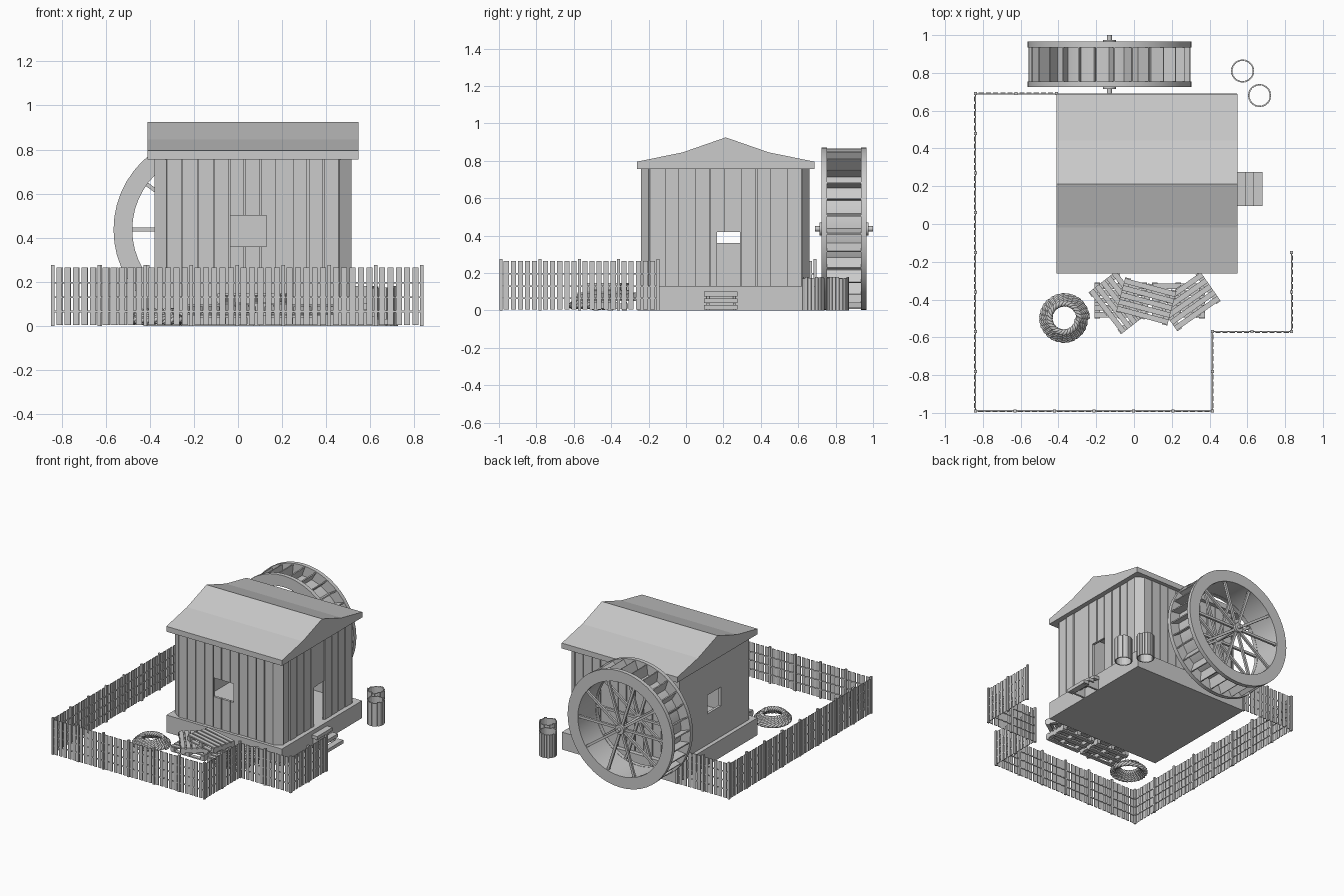
import bpy, bmesh, math, random
from mathutils import Matrix, Vector

random.seed(4)
cube = bpy.data.objects.get("Cube")
if cube:
    bpy.data.objects.remove(cube)

grey = bpy.data.materials.new("plain_grey")
grey.use_nodes = True
GREY = (0.6, 0.6, 0.6, 1)
grey.diffuse_color = GREY
grey.node_tree.nodes["Principled BSDF"].inputs["Base Color"].default_value = GREY


def finish(bm, name, smooth=False):
    mesh = bpy.data.meshes.new(name)
    bmesh.ops.recalc_face_normals(bm, faces=bm.faces)
    bm.to_mesh(mesh)
    bm.free()
    mesh.materials.append(grey)
    obj = bpy.data.objects.new(name, mesh)
    bpy.context.collection.objects.link(obj)
    if smooth:
        bpy.ops.object.select_all(action='DESELECT')
        obj.select_set(True)
        bpy.context.view_layer.objects.active = obj
        bpy.ops.object.shade_smooth_by_angle(angle=math.radians(30))
    return obj


def box(bm, lo, hi, frame=Matrix()):
    """Box between two corners, placed by a frame."""
    lo, hi = Vector(lo), Vector(hi)
    m = frame @ Matrix.Translation((lo + hi) / 2) @ Matrix.Diagonal((*(hi - lo), 1))
    bmesh.ops.create_cube(bm, size=1, matrix=m)


def along(a, b):
    """Frame at a, with local x running towards b."""
    d = Vector(b) - Vector(a)
    m = Matrix.Translation((*a, 0)) @ Matrix.Rotation(math.atan2(d.y, d.x), 4, 'Z')
    return m, d.length


def extrude(bm, points, offset):
    face = bm.faces.new([bm.verts.new(p) for p in points])
    new = bmesh.ops.extrude_face_region(bm, geom=[face])["geom"]
    bmesh.ops.translate(bm, vec=offset, verts=[v for v in new if isinstance(v, bmesh.types.BMVert)])


# Foundation and steps
bm = bmesh.new()
box(bm, (-0.41, -0.26, 0), (0.545, 0.69, 0.13))
finish(bm, "foundation")
bm = bmesh.new()
for x, z in ((0.545, 0.1), (0.59, 0.065), (0.635, 0.03)):
    box(bm, (x, 0.095, z - 0.025), (x + 0.045, 0.275, z))
for y in (0.11, 0.25):
    extrude(bm, [(0.545, y, 0), (0.67, y, 0), (0.67, y, 0.01), (0.545, y, 0.08)], (0, 0.015, 0))
finish(bm, "entrance_steps")

# Roof
slope = [(0.475, 0.755), (0.475, 0.795), (0.23, 0.845)]
profile = [(-y, z) for y, z in slope] + [(0, 0.925)] + slope[::-1]
bm = bmesh.new()
extrude(bm, [(-0.41, y + 0.2125, z) for y, z in profile], (0.958, 0, 0))
finish(bm, "roof")

# Walls of upright boards, with an optional opening
FLOOR, EAVES = 0.13, 0.756


def wall(name, a, b, boards, opening=None):
    frame, length = along(a, b)
    bm = bmesh.new()

    def panel(s, e, y0, y1):
        cuts = [s, e]
        if opening:
            cuts += [c for c in opening[:2] if s < c < e]
        cuts.sort()
        for p, q in zip(cuts, cuts[1:]):
            if opening and opening[0] < (p + q) / 2 < opening[1]:
                if opening[2] > FLOOR:
                    box(bm, (p, y0, FLOOR), (q, y1, opening[2]), frame)
                box(bm, (p, y0, opening[3]), (q, y1, EAVES), frame)
            else:
                box(bm, (p, y0, FLOOR), (q, y1, EAVES), frame)

    panel(0, length, 0.012, 0.02)
    if boards == 1:
        panel(0, length, 0, 0.012)
    else:
        step = length / boards
        for i in range(boards):
            gap = random.uniform(0.001, 0.005)
            panel(i * step + gap, (i + 1) * step - gap, random.uniform(0, 0.006), 0.012)
    finish(bm, name)


X0, X1, Y0, Y1, CX, CY = -0.38, 0.515, -0.24, 0.66, 0.055, 0.04
wall("front_wall", (X0 + CX, Y0), (X1 - CX, Y0), 11, (0.29, 0.455, 0.36, 0.5))
wall("left_wall", (X1, Y0 + CY), (X1, Y1 - CY), 10, (0.365, 0.49, FLOOR, 0.42))
wall("back_wall", (X1 - CX, Y1), (X0 + CX, Y1), 11)
wall("right_wall", (X0, Y1 - CY), (X0, Y0 + CY), 1, (0.33, 0.49, 0.36, 0.5))
wall("front_left_corner", (X1 - CX, Y0), (X1, Y0 + CY), 1)
wall("back_left_corner", (X1, Y1 - CY), (X1 - CX, Y1), 1)
wall("back_right_corner", (X0 + CX, Y1), (X0, Y1 - CY), 1)
wall("front_right_corner", (X0, Y0 + CY), (X0 + CX, Y0), 1)

# Water wheel: local z is the axle, pointing backwards
WHEEL = Matrix.Translation((-0.13, 0.845, 0.436)) @ Matrix.Rotation(-math.pi / 2, 4, 'X')


def ring(bm, r0, r1, z0, z1, sides=48):
    corners = [(r0, z0), (r1, z0), (r1, z1), (r0, z1)]
    loops = []
    for i in range(sides):
        a = math.tau * i / sides
        loops.append([bm.verts.new(WHEEL @ Vector((r * math.cos(a), r * math.sin(a), z)))
                      for r, z in corners])
    for i, here in enumerate(loops):
        there = loops[(i + 1) % sides]
        for j in range(4):
            k = (j + 1) % 4
            bm.faces.new((here[j], here[k], there[k], there[j]))


bm = bmesh.new()
for side in (-1, 1):
    ring(bm, 0.35, 0.435, side * 0.105, side * 0.12)
    ring(bm, 0.35, 0.435, side * 0.09, side * 0.105)
finish(bm, "wheel_rims", True)
bm = bmesh.new()
ring(bm, 0.352, 0.358, -0.09, 0.09)
finish(bm, "wheel_drum", True)

PADDLES, SPOKES = 28, 10
bm = bmesh.new()
for i in range(PADDLES):
    turn = WHEEL @ Matrix.Rotation(math.tau * i / PADDLES, 4, 'Z')
    tilt = turn @ Matrix.Translation((0.355, 0, 0)) @ Matrix.Rotation(0.35, 4, 'Z')
    box(bm, (0, -0.004, -0.09), (0.077, 0.004, 0.09), tilt)
finish(bm, "wheel_paddles")
bm = bmesh.new()
for i in range(SPOKES):
    turn = WHEEL @ Matrix.Rotation(math.tau * i / SPOKES, 4, 'Z')
    for z in (-0.105, 0.105):
        box(bm, (0.02, -0.009, z - 0.008), (0.36, 0.009, z + 0.008), turn)
finish(bm, "wheel_spokes")
bm = bmesh.new()
for r, depth, z in ((0.014, 0.31, 0), (0.035, 0.03, -0.115), (0.035, 0.03, 0.115)):
    bmesh.ops.create_cone(bm, cap_ends=True, segments=16, radius1=r, radius2=r, depth=depth,
                          matrix=WHEEL @ Matrix.Translation((0, 0, z)))
finish(bm, "wheel_axle", True)

# Open barrels of upright staves
STAVES = 20
for n, (x, y) in enumerate(((0.575, 0.81), (0.665, 0.68))):
    bm = bmesh.new()
    for i in range(STAVES):
        turn = Matrix.Translation((x, y, 0)) @ Matrix.Rotation(math.tau * i / STAVES, 4, 'Z')
        top = random.uniform(0.17, 0.18)
        box(bm, (0.053, -0.0083, 0), (0.061, 0.0083, top), turn)
    finish(bm, f"barrel_{n + 1}")

# Picket fence: posts every BAY, pickets and thin rails between
BAY = 0.21
path = [(-0.41, 0.69), (-0.84, 0.69), (-0.84, -0.99), (0.415, -0.99),
        (0.415, -0.57), (0.835, -0.57), (0.835, -0.15)]
bm = bmesh.new()
for a, b in zip(path, path[1:]):
    frame, length = along(a, b)
    bays = round(length / BAY)
    step = length / bays
    for z in (0.065, 0.13, 0.195):
        box(bm, (0, -0.002, z - 0.004), (length, 0.004, z + 0.004), frame)
    for i in range(bays + 1):
        s = i * step
        box(bm, (s - 0.008, -0.008, 0), (s + 0.008, 0.008, 0.275), frame)
        for j in range(5 if i < bays else 0):
            c = s + step / 2 + (j - 2) * 0.038
            box(bm, (c - 0.0135, -0.006, 0.004), (c + 0.0135, -0.001, 0.264), frame)
finish(bm, "picket_fence")


# Stacked pallets: boards over and under three bearers
def pallet(name, x, y, z, degrees):
    frame = Matrix.Translation((x, y, z)) @ Matrix.Rotation(math.radians(degrees), 4, 'Z')
    bm = bmesh.new()
    for c in (-0.125, 0, 0.125):
        box(bm, (c - 0.015, -0.095, 0.009), (c + 0.015, 0.095, 0.037), frame)
    for c in (-0.076, -0.038, 0, 0.038, 0.076):
        box(bm, (-0.14, c - 0.014, 0.037), (0.14, c + 0.014, 0.046), frame)
    for c in (-0.076, 0, 0.076):
        box(bm, (-0.14, c - 0.014, 0), (0.14, c + 0.014, 0.009), frame)
    finish(bm, name)


pallet("pallet_low_right", -0.07, -0.405, 0, 0)
pallet("pallet_low_left", 0.235, -0.405, 0, 0)
pallet("pallet_mid_right", -0.08, -0.415, 0.05, -52)
pallet("pallet_mid_left", 0.29, -0.41, 0.05, 35)
pallet("pallet_top", 0.065, -0.41, 0.1, -15)

# Coil of twisted rope
TURNS, STEPS, TWISTS = 5, 72, 9
curve = bpy.data.curves.new("rope_coil", 'CURVE')
curve.dimensions = '3D'
curve.bevel_depth = 0.009
curve.bevel_resolution = 1
for strand in range(3):
    line = curve.splines.new('POLY')
    line.points.add(TURNS * STEPS)
    for i, point in enumerate(line.points):
        t = i / (TURNS * STEPS)
        a = math.tau * TURNS * t
        twist = a * TWISTS + math.tau * strand / 3
        r = 0.12 - 0.048 * t + 0.009 * math.cos(twist)
        z = 0.019 + 0.045 * t + 0.009 * math.sin(twist)
        point.co = (-0.37 + r * math.cos(a), -0.5 + r * math.sin(a), z, 1)
curve.materials.append(grey)
bpy.context.collection.objects.link(bpy.data.objects.new("rope_coil", curve))
